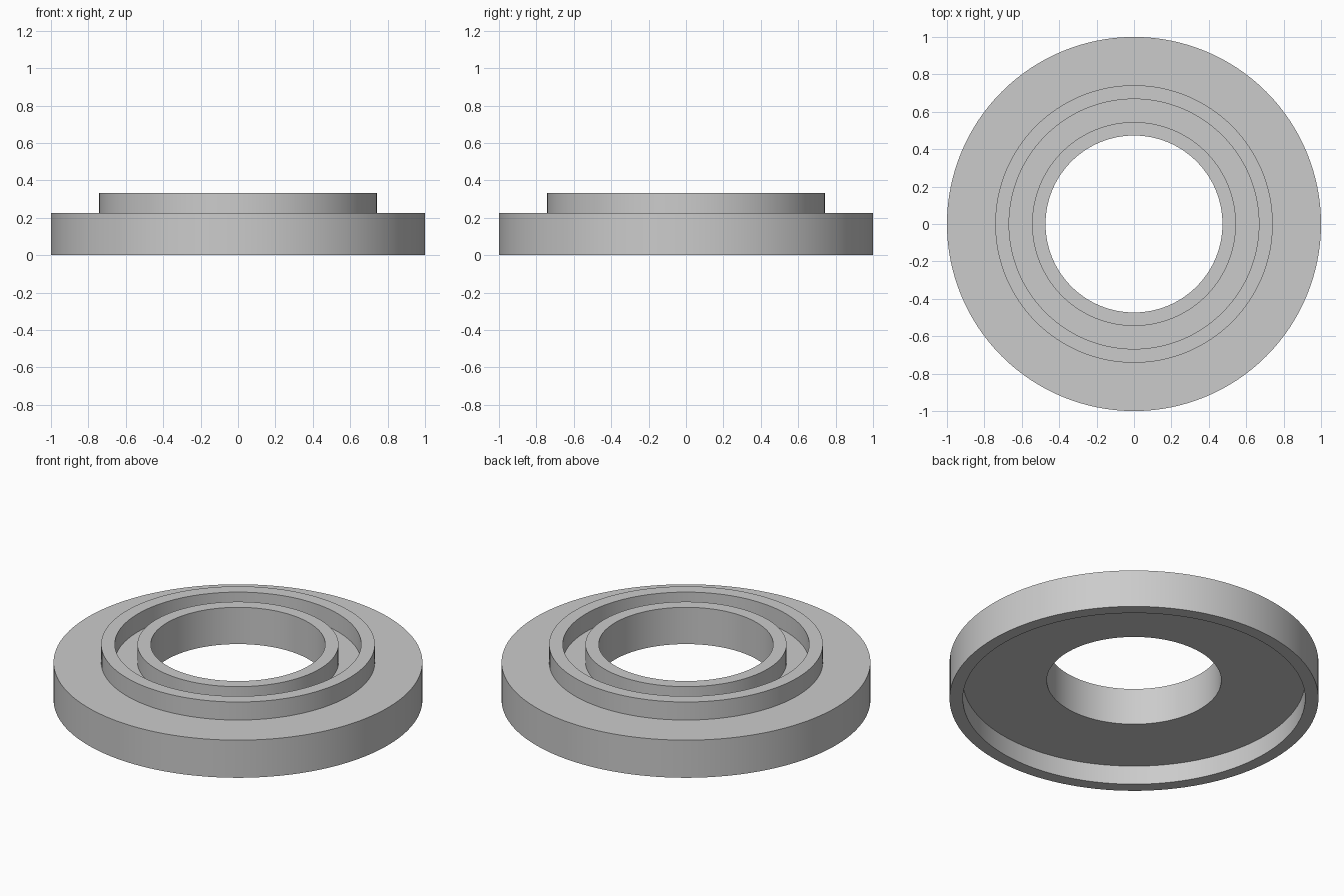
import bpy
import bmesh
import math

cube = bpy.data.objects.get("Cube")
if cube:
    bpy.data.objects.remove(cube, do_unlink=True)

SEGMENTS = 128

# Main dimensions
BORE, HUB = 0.473, 0.545            # inner hub wall
COLLAR_IN, COLLAR_OUT = 0.668, 0.742  # outer collar wall
RECESS, RIM = 0.928, 1.0            # underside recess and outer rim
PLATE_BOTTOM, PLATE_TOP, TOP = 0.113, 0.225, 0.333

# Plain grey material
grey = bpy.data.materials.new("plain grey")
grey.use_nodes = True
colour = (0.6, 0.6, 0.6, 1)
grey.diffuse_color = colour
grey.node_tree.nodes["Principled BSDF"].inputs["Base Color"].default_value = colour


def lathe(name, profile, material):
    """Revolve a closed (radius, height) profile about the z axis."""
    bm = bmesh.new()
    verts = [bm.verts.new((r, 0, z)) for r, z in profile]
    edges = [bm.edges.new((a, b)) for a, b in zip(verts, verts[1:] + verts[:1])]
    bmesh.ops.spin(bm, geom=verts + edges, cent=(0, 0, 0), axis=(0, 0, 1),
                   angle=math.tau, steps=SEGMENTS, use_merge=True)
    bmesh.ops.remove_doubles(bm, verts=bm.verts, dist=1e-5)
    bmesh.ops.recalc_face_normals(bm, faces=bm.faces)
    mesh = bpy.data.meshes.new(name)
    bm.to_mesh(mesh)
    bm.free()
    mesh.materials.append(material)
    obj = bpy.data.objects.new(name, mesh)
    bpy.context.collection.objects.link(obj)
    bpy.ops.object.select_all(action='DESELECT')
    obj.select_set(True)
    bpy.context.view_layer.objects.active = obj
    bpy.ops.object.shade_smooth_by_angle(angle=math.radians(30))
    return obj


# One-piece flange: bore, hub, groove, collar, plate, rim and recess
lathe("flange_ring", [
    (BORE, PLATE_BOTTOM), (BORE, TOP), (HUB, TOP), (HUB, PLATE_TOP),
    (COLLAR_IN, PLATE_TOP), (COLLAR_IN, TOP), (COLLAR_OUT, TOP),
    (COLLAR_OUT, PLATE_TOP), (RIM, PLATE_TOP), (RIM, 0),
    (RECESS, 0), (RECESS, PLATE_BOTTOM),
], grey)
